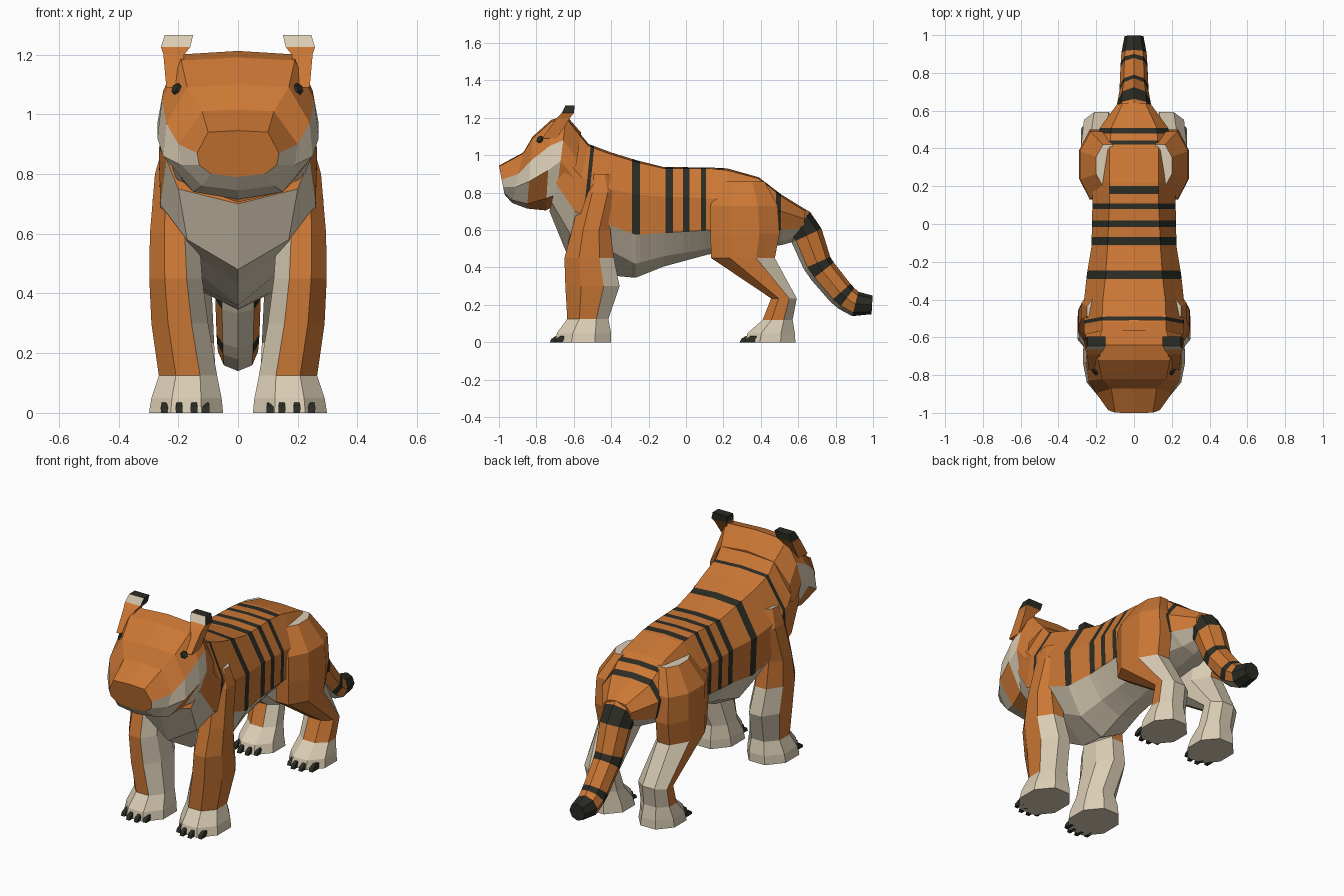
import bpy, bmesh, math
from mathutils import Vector

if "Cube" in bpy.data.objects:
    bpy.data.objects.remove(bpy.data.objects["Cube"])

ORANGE, CREAM, BLACK = 0, 1, 2
mats = []
for mat_name, col in (("orange fur", (0.60, 0.185, 0.035)),
                      ("cream fur", (0.70, 0.61, 0.46)),
                      ("black fur", (0.025, 0.025, 0.018))):
    m = bpy.data.materials.new(mat_name)
    m.diffuse_color = (*col, 1)
    m.use_nodes = True
    m.node_tree.nodes["Principled BSDF"].inputs["Base Color"].default_value = m.diffuse_color
    mats.append(m)


def finish(name, bm):
    me = bpy.data.meshes.new(name)
    bm.to_mesh(me)
    bm.free()
    for m in mats:
        me.materials.append(m)
    ob = bpy.data.objects.new(name, me)
    bpy.context.collection.objects.link(ob)
    return ob


def loft(rings, paint):
    """Skin closed rings; paint(segment, strip, face) picks the colour (caps: strip -1)."""
    bm = bmesh.new()
    vs = [[bm.verts.new(p) for p in r] for r in rings]
    n, made = len(vs[0]), []
    for s in range(len(vs) - 1):
        for k in range(n):
            j = (k + 1) % n
            made.append((s, k, bm.faces.new((vs[s][k], vs[s][j], vs[s + 1][j], vs[s + 1][k]))))
    made.append((0, -1, bm.faces.new(vs[0])))
    made.append((len(vs) - 2, -1, bm.faces.new(vs[-1])))
    bmesh.ops.recalc_face_normals(bm, faces=bm.faces)
    bm.normal_update()
    for s, k, f in made:
        f.material_index = paint(s, k, f)
    return bm


def section(y_top, y_bot, half):
    """Mirrored cross-section from a half outline running top to bottom, leaning in y."""
    zt, zb = half[0][1], half[-1][1]
    pts = [Vector((x, y_top + (y_bot - y_top) * (zt - z) / (zt - zb), z)) for x, z in half]
    return pts + [Vector((-p.x, p.y, p.z)) for p in pts[-2:0:-1]]


def slab(z, x0, x1, y0, y1, n=8, side=1):
    """Level n-sided ring filling the given extents."""
    out = []
    for i in range(n):
        a = math.tau * (i + 0.5) / n
        c = math.cos(math.pi / n)
        out.append(Vector((side * ((x0 + x1) / 2 + (x1 - x0) / 2 * math.cos(a) / c),
                           (y0 + y1) / 2 + (y1 - y0) / 2 * math.sin(a) / c, z)))
    return out


# Body: neck to rump, cream below, then banded
body = [
    (-.62, -.73, [(0, 1.18), (.17, 1.17), (.25, 1.0), (.24, .85), (.20, .75), (0, .70)]),
    (-.52, -.64, [(0, 1.06), (.17, 1.05), (.265, .88), (.26, .70), (.17, .58), (0, .48)]),
    (-.40, -.43, [(0, 1.015), (.165, 1.005), (.265, .82), (.26, .63), (.17, .50), (0, .36)]),
    (-.27, -.27, [(0, .975), (.15, .965), (.25, .79), (.24, .575), (.15, .42), (0, .345)]),
    (-.12, -.12, [(0, .937), (.14, .93), (.225, .78), (.22, .585), (.13, .46), (0, .405)]),
    (.12, .12, [(0, .935), (.13, .93), (.22, .77), (.215, .60), (.12, .50), (0, .47)]),
    (.22, .22, [(0, .93), (.13, .92), (.22, .77), (.215, .61), (.12, .51), (0, .48)]),
    (.39, .39, [(0, .882), (.13, .875), (.21, .75), (.20, .62), (.12, .53), (0, .50)]),
    (.51, .51, [(0, .79), (.12, .78), (.18, .70), (.16, .60), (.08, .54), (0, .52)]),
    (.64, .62, [(0, .71), (.06, .70), (.09, .66), (.08, .61), (.04, .57), (0, .55)]),
]


def strip_of(k):
    return k if k < 5 else 9 - k


bm = loft([section(*r) for r in body], lambda s, k, f: CREAM if strip_of(k) > 2 else ORANGE)
# (start, end, lean, whether it only crosses the back)
bands = [(-.515, -.495, .1, False), (-.29, -.245, 0, False), (-.11, -.07, 0, False),
         (-.015, .018, 0, False), (.08, .108, 0, False), (.16, .20, 0, True),
         (.42, .442, 0, True), (.48, .508, 0, False)]
for a, b, lean, back_only in bands:
    for y in (a, b):
        bmesh.ops.bisect_plane(bm, geom=bm.verts[:] + bm.edges[:] + bm.faces[:],
                               plane_co=(0, y, 1), plane_no=(0, 1, -lean))
for f in bm.faces:
    c = f.calc_center_median()
    for a, b, lean, back_only in bands:
        y = c.y - lean * (c.z - 1)
        if a < y < b and f.material_index == ORANGE and (not back_only or abs(c.x) < .13):
            f.material_index = BLACK
finish("body", bm)

# Head: muzzle to crown, with pale cheeks and chin
head = [
    (-1.0, -.97, [(0, .945), (.10, .94), (.137, .87), (.13, .83), (.09, .80), (0, .79)]),
    (-.87, -.93, [(0, 1.015), (.12, 1.01), (.20, .90), (.19, .83), (.12, .76), (0, .745)]),
    (-.82, -.85, [(0, 1.10), (.17, 1.09), (.24, .97), (.25, .86), (.15, .74), (0, .715)]),
    (-.72, -.75, [(0, 1.19), (.19, 1.18), (.255, 1.05), (.27, .92), (.18, .77), (0, .705)]),
    (-.64, -.70, [(0, 1.212), (.195, 1.20), (.25, 1.08), (.27, .97), (.22, .79), (0, .73)]),
    (-.56, -.62, [(0, 1.12), (.17, 1.10), (.255, .98), (.26, .88), (.21, .78), (0, .74)]),
]


def paint_head(s, k, f):
    if k < 0 or s == 4:
        return ORANGE
    t = strip_of(k)
    if t == 2 or (t == 3 and s != 2) or (t == 4 and s < 2):
        return CREAM
    return ORANGE


head_ob = finish("head", loft([section(*r) for r in head], paint_head))
bpy.context.view_layer.update()

front_leg = [(0, .05, .298, -.70, -.40), (.05, .055, .29, -.69, -.40), (.125, .07, .265, -.635, -.415),
             (.30, .10, .29, -.645, -.355), (.45, .12, .297, -.65, -.385), (.60, .13, .295, -.61, -.405),
             (.80, .15, .278, -.56, -.36), (.90, .15, .25, -.52, -.40)]
hind_leg = [(0, .05, .28, .315, .585), (.05, .06, .275, .33, .582), (.12, .075, .26, .41, .57),
            (.235, .08, .265, .455, .592), (.45, .09, .285, .135, .475), (.58, .10, .29, .13, .50),
            (.73, .10, .285, .13, .49), (.86, .08, .20, .20, .42)]
ear = [(1.09, .18, .24, -.77, -.69), (1.20, .18, .25, -.69, -.62), (1.225, .16, .258, -.665, -.60),
       (1.266, .15, .245, -.645, -.595)]

for side, tag in ((1, "left"), (-1, "right")):
    def paint_leg(s, k, f, side=side):
        z = f.calc_center_median().z
        inner = f.normal.x * side < -.3 and z < .65
        rear = f.normal.y > .5 and z < .5
        return CREAM if s < 2 or k < 0 or inner or rear else ORANGE

    def paint_ear(s, k, f):
        if s < 2:
            return ORANGE
        return CREAM if f.normal.y < -.6 and k >= 0 else BLACK

    # Legs and ears
    for name, spec in (("front_leg", front_leg), ("hind_leg", hind_leg)):
        finish(f"{name}_{tag}", loft([slab(*r, side=side) for r in spec], paint_leg))
    finish(f"ear_{tag}", loft([slab(*r, n=4, side=side) for r in ear], paint_ear))

    # Claws: small wedges along each paw front
    for name, toe in (("front_claw", -.70), ("hind_claw", .315)):
        for i, x in enumerate((.107, .147, .197, .247)):
            y = toe + (.025 if i in (0, 3) else 0)
            wedge = [(0, x - .011, x + .011, y - .028, y + .03), (.018, x - .012, x + .012, y - .02, y + .03),
                     (.034, x - .009, x + .009, y + .005, y + .04)]
            finish(f"{name}_{tag}_{i + 1}", loft([slab(*r, n=4, side=side) for r in wedge],
                                                 lambda s, k, f: BLACK))

    # Eye: thin plate resting on the face
    ok, loc, nor, _ = head_ob.closest_point_on_mesh(Vector((side * .23, -.80, 1.10)))
    bm = bmesh.new()
    bmesh.ops.create_cone(bm, cap_ends=True, segments=6, radius1=.022, radius2=.017, depth=.009)
    for f in bm.faces:
        f.material_index = BLACK
    eye = finish(f"eye_{tag}", bm)
    eye.location = loc + nor * .004
    eye.rotation_euler = nor.to_track_quat('Z', 'Y').to_euler()

# Tail: (y, z, radius, colour of the length that follows)
tail = [(.48, .70, .085, ORANGE), (.605, .625, .093, BLACK), (.645, .57, .088, ORANGE),
        (.70, .425, .078, BLACK), (.73, .38, .076, ORANGE), (.825, .265, .072, BLACK),
        (.858, .235, .07, ORANGE), (.905, .205, .067, BLACK), (.995, .20, .05, BLACK)]
rings = []
for i, (y, z, r, _) in enumerate(tail):
    a, b = tail[max(i - 1, 0)], tail[min(i + 1, len(tail) - 1)]
    t = Vector((0, b[0] - a[0], b[1] - a[1])).normalized()
    up = Vector((0, -t.z, t.y))
    rings.append([Vector((0, y, z)) + r * (Vector((math.cos(q), 0, 0)) + up * math.sin(q))
                  for q in (math.tau * k / 8 for k in range(8))])
finish("tail", loft(rings, lambda s, k, f: CREAM if k in (5, 6) and s < 7 else tail[s][3]))
